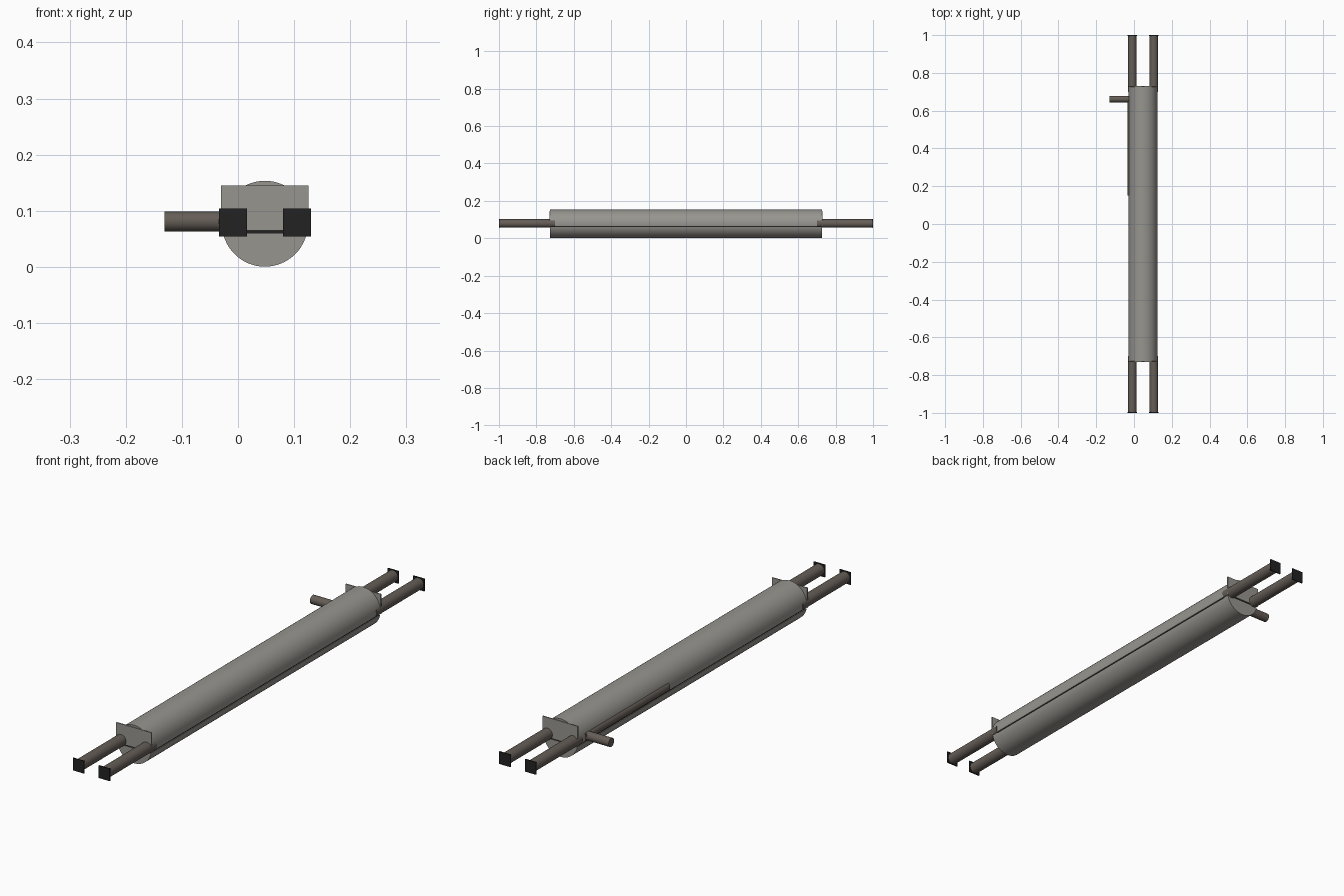
import bpy, bmesh, math
from mathutils import Matrix, Vector

if "Cube" in bpy.data.objects:
    bpy.data.objects.remove(bpy.data.objects["Cube"])


def material(name, rgb):
    m = bpy.data.materials.new(name)
    m.use_nodes = True
    m.diffuse_color = (*rgb, 1)
    m.node_tree.nodes["Principled BSDF"].inputs["Base Color"].default_value = (*rgb, 1)
    return m


grey = material("shell grey", (0.31, 0.30, 0.275))
brown = material("pipe brown", (0.13, 0.11, 0.095))
black = material("cap black", (0.016, 0.016, 0.016))

CX, CZ, R = 0.048, 0.077, 0.0765   # shell axis and radius
SEAM = 0.0625                      # height of the shell joint
HALF = 0.727                       # half length of the shell


def finish(name, bm, mat, smooth=True):
    bmesh.ops.recalc_face_normals(bm, faces=bm.faces[:])
    mesh = bpy.data.meshes.new(name)
    bm.to_mesh(mesh)
    bm.free()
    mesh.materials.append(mat)
    ob = bpy.data.objects.new(name, mesh)
    bpy.context.collection.objects.link(ob)
    if smooth:
        bpy.ops.object.select_all(action="DESELECT")
        ob.select_set(True)
        bpy.context.view_layer.objects.active = ob
        bpy.ops.object.shade_smooth_by_angle(angle=math.radians(35))
    return ob


def box(name, lo, hi, mat):
    bm = bmesh.new()
    lo, hi = Vector(lo), Vector(hi)
    bmesh.ops.create_cube(bm, size=1, matrix=Matrix.Translation((lo + hi) / 2)
                          @ Matrix.Diagonal((*(hi - lo), 1)))
    return finish(name, bm, mat, False)


def tube(name, a, b, radius, mat, sides=32):
    a, b = Vector(a), Vector(b)
    bm = bmesh.new()
    turn = (b - a).to_track_quat("Z", "Y").to_matrix().to_4x4()
    bmesh.ops.create_cone(bm, cap_ends=True, segments=sides, radius1=radius, radius2=radius,
                          depth=(b - a).length, matrix=Matrix.Translation((a + b) / 2) @ turn)
    return finish(name, bm, mat)


def half_shell(name, start, end):
    # Circular segment between two angles, extruded along the length
    bm = bmesh.new()
    steps = 40
    ring = []
    for i in range(steps + 1):
        t = start + (end - start) * i / steps
        ring.append(bm.verts.new((CX + R * math.cos(t), -HALF, CZ + R * math.sin(t))))
    face = bm.faces.new(ring)
    out = bmesh.ops.extrude_face_region(bm, geom=[face])
    verts = [g for g in out["geom"] if isinstance(g, bmesh.types.BMVert)]
    bmesh.ops.translate(bm, verts=verts, vec=(0, 2 * HALF, 0))
    return finish(name, bm, grey)


# Shell in two halves with a narrow dark joint
gap = 0.0025
up = math.asin((SEAM + gap - CZ) / R)
down = math.asin((SEAM - gap - CZ) / R)
half_shell("upper_shell", up, math.pi - up)
half_shell("lower_shell", math.pi - down, 2 * math.pi + down)
box("shell_joint", (CX - R + 0.005, -HALF + 0.002, SEAM - gap),
    (CX + R - 0.005, HALF - 0.002, SEAM + gap), black)

for end, s in (("front", -1), ("back", 1)):
    # Mounting plate on each end of the shell
    ys = sorted((s * (HALF - 0.001), s * (HALF + 0.003)))
    box(end + "_end_plate", (-0.03, ys[0], SEAM + gap), (0.126, ys[1], 0.145), grey)
    # Pipes with square caps
    for side, x in (("right", -0.009), ("left", 0.105)):
        tube(f"{end}_{side}_pipe", (x, s * 0.70, 0.0795), (x, s * 0.997, 0.0795), 0.0228, brown)
        ys = sorted((s * 0.996, s * 1.0))
        box(f"{end}_{side}_cap", (x - 0.025, ys[0], 0.0545), (x + 0.025, ys[1], 0.1045), black)

# Side outlet and the feed pipe it joins
tube("side_outlet", (-0.131, 0.661, 0.081), (-0.0175, 0.661, 0.081), 0.0175, brown)
tube("feed_pipe", (-0.0175, 0.15, 0.081), (-0.0175, 0.6785, 0.081), 0.0175, brown)
